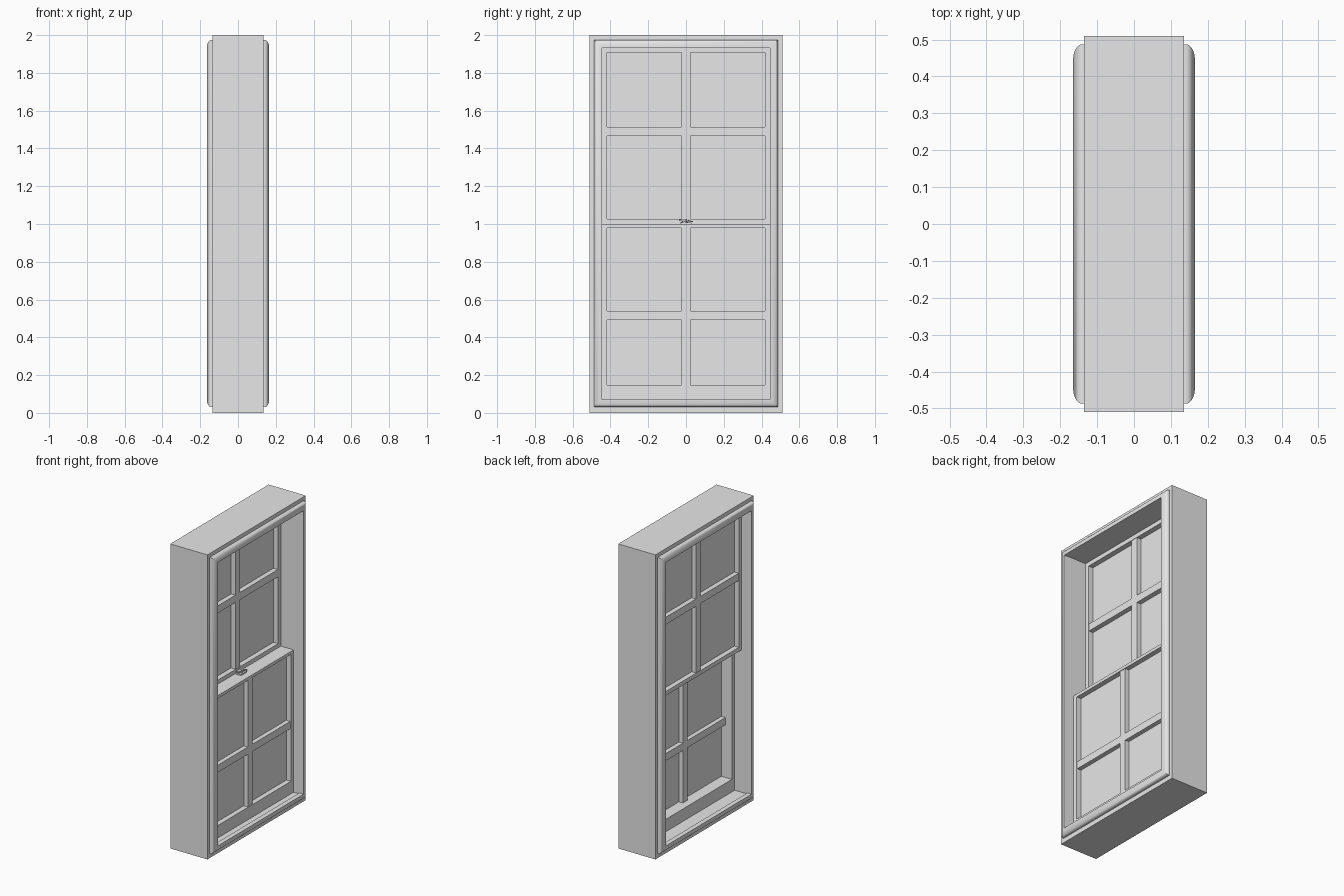
import bpy, bmesh, math

if "Cube" in bpy.data.objects:
    bpy.data.objects.remove(bpy.data.objects["Cube"])

grey = bpy.data.materials.new("plain grey")
grey.diffuse_color = (0.8, 0.8, 0.8, 1)
grey.use_nodes = True
grey.node_tree.nodes["Principled BSDF"].inputs["Base Color"].default_value = grey.diffuse_color


def finish(bm, name, smooth=False):
    bmesh.ops.recalc_face_normals(bm, faces=bm.faces)
    me = bpy.data.meshes.new(name)
    bm.to_mesh(me)
    bm.free()
    me.materials.append(grey)
    ob = bpy.data.objects.new(name, me)
    bpy.context.collection.objects.link(ob)
    if smooth:
        bpy.ops.object.select_all(action='DESELECT')
        ob.select_set(True)
        bpy.context.view_layer.objects.active = ob
        bpy.ops.object.shade_smooth_by_angle(angle=math.radians(35))
    return ob


def box(name, x, y, z):
    """Box from (low, high) pairs on each axis."""
    bm = bmesh.new()
    bmesh.ops.create_cube(bm, size=1)
    for v in bm.verts:
        for i, (a, b) in enumerate((x, y, z)):
            v.co[i] = b if v.co[i] > 0 else a
    return finish(bm, name)


def ring(name, half, z0, z1, profile, smooth=False):
    """Sweep a closed (inset, x) profile round a mitred rectangle."""
    bm = bmesh.new()
    loops = [[bm.verts.new((x, sy * (half - t), (z1 - t) if up else (z0 + t)))
              for sy, up in ((-1, 0), (1, 0), (1, 1), (-1, 1))]
             for t, x in profile]
    n = len(loops)
    for i in range(n):
        a, b = loops[i], loops[(i + 1) % n]
        for k in range(4):
            m = (k + 1) % 4
            bm.faces.new((a[k], a[m], b[m], b[k]))
    return finish(bm, name, smooth)


# Outer casing
W = 0.445
ring("outer_frame", 0.51, 0, 2,
     [(0, -0.135), (0, 0.135), (0.065, 0.135), (0.065, -0.135)])

# Rounded trim on both faces
for side, label in ((1, "inside"), (-1, "outside")):
    prof = [(0, 0.134)]
    for i in range(9):
        a = math.pi / 2 * i / 8
        prof.append((0.042 * (1 - math.cos(a)), 0.141 + 0.024 * math.sin(a)))
    prof.append((0.042, 0.134))
    ring(label + "_trim", 0.487, 0.03, 1.975,
         [(t, side * x) for t, x in prof], True)


def sash(name, x, z, pane_z, bar_x, glass_x, bar_z):
    """Stiles, rails, crossing glazing bars and a pane."""
    e = 0.417
    box(name + "_bottom_rail", x, (-W, W), (z[0], pane_z[0]))
    box(name + "_top_rail", x, (-W, W), (pane_z[1], z[1]))
    for s, label in ((1, "_right_stile"), (-1, "_left_stile")):
        box(name + label, x, sorted((s * e, s * W)), pane_z)
    box(name + "_pane", glass_x, (-e, e), pane_z)
    box(name + "_upright_bar", bar_x, (-0.024, 0.024), pane_z)
    for s, label in ((1, "_right_bar"), (-1, "_left_bar")):
        box(name + label, bar_x, sorted((s * 0.024, s * e)), bar_z)


sash("upper_sash", (-0.092, 0.0), (1.0, 1.935), (1.027, 1.907),
     (-0.09, -0.002), (-0.059, -0.034), (1.465, 1.513))
sash("lower_sash", (-0.042, 0.092), (0.065, 1.0), (0.147, 0.98),
     (0.006, 0.088), (0.035, 0.059), (0.492, 0.54))


# Sash latch: base plate, pivot and swinging lever
box("latch_base", (0.004, 0.044), (-0.033, 0.03), (1.0, 1.008))
bm = bmesh.new()
bmesh.ops.create_cone(bm, cap_ends=True, segments=20, radius1=0.015,
                      radius2=0.013, depth=0.014)
bmesh.ops.translate(bm, verts=bm.verts, vec=(0.022, -0.008, 1.014))
finish(bm, "latch_pivot", True)
bm = bmesh.new()
outline = [(0.012, -0.038), (0.03, -0.038), (0.036, -0.01),
           (0.044, 0.034), (0.034, 0.036), (0.012, 0.0)]
low = [bm.verts.new((x, y, 1.016 - 0.15 * max(y, 0))) for x, y in outline]
top = [bm.verts.new((x, y, 1.024 - 0.25 * max(y, 0))) for x, y in outline]
bm.faces.new(low)
bm.faces.new(top)
for i in range(6):
    j = (i + 1) % 6
    bm.faces.new((low[i], low[j], top[j], top[i]))
finish(bm, "latch_lever")
